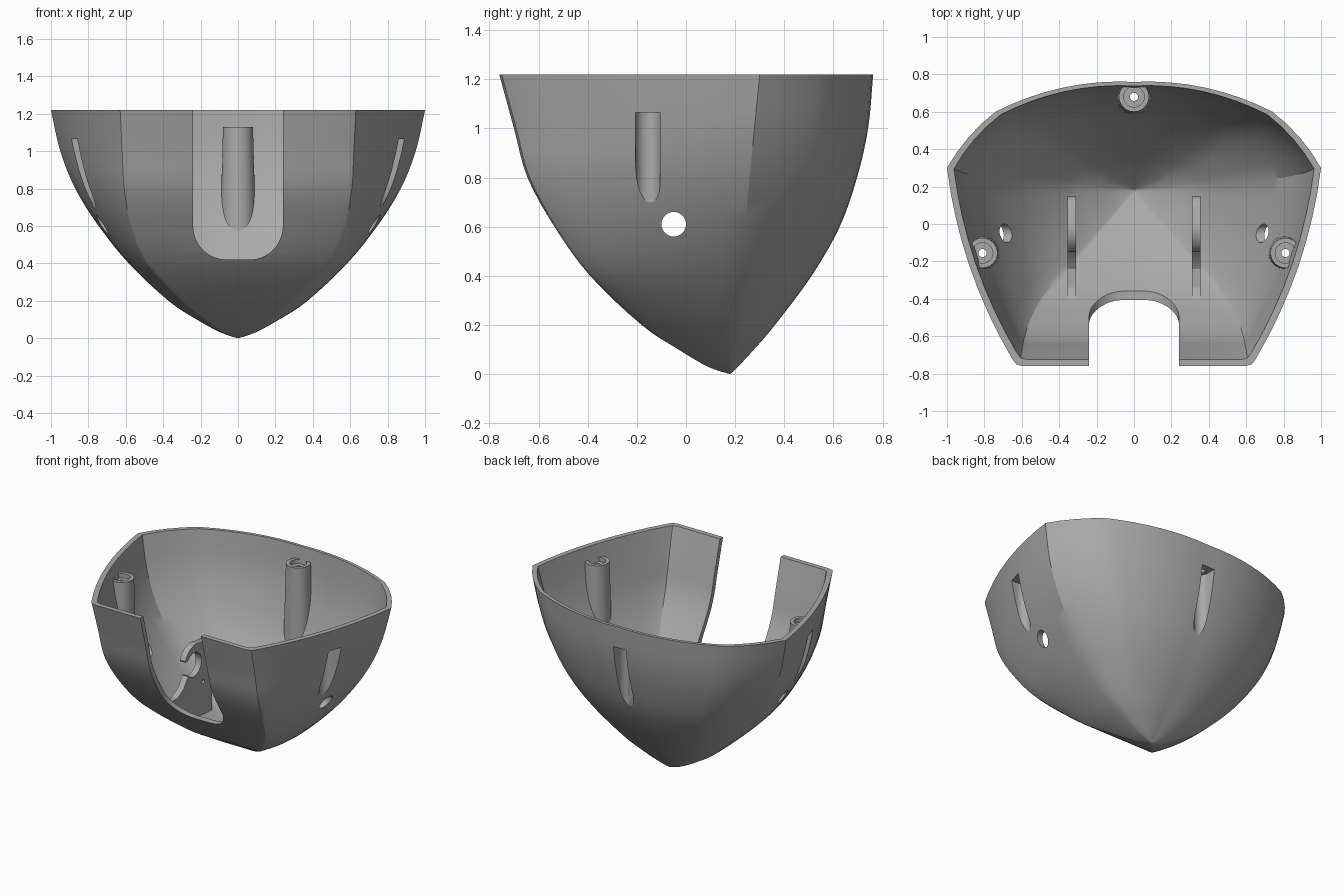
import bpy, bmesh, math
from mathutils import Matrix, Vector

if "Cube" in bpy.data.objects:
    bpy.data.objects.remove(bpy.data.objects["Cube"], do_unlink=True)

grey = bpy.data.materials.new("plain grey")
grey.use_nodes = True
grey.diffuse_color = (0.4, 0.4, 0.4, 1)
grey.node_tree.nodes["Principled BSDF"].inputs["Base Color"].default_value = (0.4, 0.4, 0.4, 1)

TOP = 1.22
APEX_Y = 0.18


def make(name, bm):
    bmesh.ops.recalc_face_normals(bm, faces=bm.faces)
    mesh = bpy.data.meshes.new(name)
    bm.to_mesh(mesh)
    bm.free()
    mesh.materials.append(grey)
    ob = bpy.data.objects.new(name, mesh)
    bpy.context.collection.objects.link(ob)
    return ob


def prism(name, pts, axis, a, b):
    """Extrude a 2D outline along an axis from a to b."""
    def place(u, v, w):
        return {"x": (w, u, v), "y": (u, w, v), "z": (u, v, w)}[axis]
    bm = bmesh.new()
    lo = [bm.verts.new(place(u, v, a)) for u, v in pts]
    hi = [bm.verts.new(place(u, v, b)) for u, v in pts]
    n = len(pts)
    bm.faces.new(lo)
    bm.faces.new(hi[::-1])
    for i in range(n):
        j = (i + 1) % n
        bm.faces.new((lo[i], hi[i], hi[j], lo[j]))
    return make(name, bm)


def arc(u, v, r, start, end, n):
    angles = [math.radians(start + (end - start) * i / n) for i in range(n + 1)]
    return [(u + r * math.cos(t), v + r * math.sin(t)) for t in angles]


def circle(u, v, r, n=32):
    return arc(u, v, r, 0, 360, n)[:-1]


def boolean(ob, tool, mode="DIFFERENCE"):
    mod = ob.modifiers.new("cut", "BOOLEAN")
    mod.operation, mod.solver, mod.object = mode, "EXACT", tool
    bpy.context.view_layer.objects.active = ob
    bpy.ops.object.modifier_apply(modifier=mod.name)


# Bowl key sections: height, front y, front corner x, side x, back y
SECTIONS = [Vector(s) for s in (
    (0, .18, 0, 0, .18), (.03, .09, .075, .09, .21), (.1, -.03, .18, .22, .275),
    (.2, -.18, .31, .37, .36), (.4, -.39, .5, .58, .51), (.6, -.535, .59, .745, .625),
    (.8, -.645, .63, .87, .695), (1.0, -.7, .643, .95, .74), (TOP, -.76, .655, 1.0, .76))]


def catmull(p, i, t):
    a, b, c, d = (p[max(0, min(len(p) - 1, i + k))] for k in (-1, 0, 1, 2))
    return .5 * (2 * b + (c - a) * t + (2 * a - 5 * b + 4 * c - d) * t * t
                 + (3 * b - a - 3 * c + d) * t ** 3)


def half_ring(s):
    """Plan outline of one side, from the front corner to the back centre."""
    z, yf, xf, xs, yb = s
    corner = Vector((xf, yf + .045 * xs))
    side = Vector((xs, APEX_Y + .12 * z / TOP))
    rear = Vector((.74 * xs, APEX_Y + (yb - APEX_Y) * .725))
    back = Vector((0, yb))
    pts = [Vector((xf - .06 * xs, yf)), Vector((xf - .025 * xs, yf + .01 * xs))]
    for a, b, bulge, n in ((corner, side, .055, 8), (side, rear, .02, 4), (rear, back, .05, 8)):
        out = Vector((b.y - a.y, a.x - b.x)).normalized()
        for i in range(n):
            t = i / n
            pts.append(a.lerp(b, t) + out * 4 * t * (1 - t) * bulge * xs)
    return pts + [back]


def bowl_solid(name, shrink=1.0, lift=0.0):
    bm = bmesh.new()
    rows = [catmull(SECTIONS, i, k / 4) for i in range(len(SECTIONS) - 1) for k in range(4)][1:]
    rows.append(SECTIONS[-1])
    rings = []
    for s in rows:
        half = half_ring(s)
        plan = half + [Vector((-p.x, p.y)) for p in half[-2::-1]]
        rings.append([bm.verts.new((p.x, p.y, s[0])) for p in plan])
    n = len(rings[0])
    tip = bm.verts.new((0, APEX_Y, 0))
    for i in range(n):
        j = (i + 1) % n
        bm.faces.new((tip, rings[0][i], rings[0][j]))
        for lo, hi in zip(rings, rings[1:]):
            bm.faces.new((lo[i], lo[j], hi[j], hi[i]))
    # the lid is raised on cutters so that the mouth opens cleanly
    lid = [bm.verts.new(v.co + Vector((0, 0, lift))) for v in rings[-1]] if lift else rings[-1]
    if lift:
        for i in range(n):
            j = (i + 1) % n
            bm.faces.new((rings[-1][i], rings[-1][j], lid[j], lid[i]))
    bm.faces.new(lid)
    pivot = Vector((0, APEX_Y, TOP))
    bmesh.ops.transform(bm, verts=bm.verts, matrix=Matrix.Translation(pivot)
                        @ Matrix.Scale(shrink, 4) @ Matrix.Translation(-pivot))
    return make(name, bm)


shell = bowl_solid("bowl_shell")
inner = bowl_solid("inner_cutter", .963, .2)
limit = bowl_solid("limit_helper", .985)
helpers = [inner, limit]
boolean(shell, inner)

# Front opening with rounded lower corners
slot = [(.24, 1.5)] + arc(.06, .6, .18, 0, -90, 12) + arc(-.06, .6, .18, -90, -180, 12) + [(-.24, 1.5)]
helpers.append(prism("opening_cutter", slot, "y", -1, 0))
boolean(shell, helpers[-1])

# Round side holes
helpers.append(prism("side_hole_cutter", circle(-.05, .61, .05), "x", -1.5, 1.5))
boolean(shell, helpers[-1])

parts = [shell]

# Screw posts, each with a channel opening through the outer wall
for name, x, y, turn in (("left_post", .81, -.155, 0), ("right_post", -.81, -.155, 180),
                         ("back_post", 0, .68, 90)):
    bm = bmesh.new()
    bmesh.ops.create_cone(bm, cap_ends=True, segments=40, radius1=.105, radius2=.08, depth=.93,
                          matrix=Matrix.Translation((x, y, .665)))
    post = make(name, bm)
    boolean(post, limit, "INTERSECT")
    channel = prism("channel_cutter", arc(0, 0, .05, 90, 270, 16) + [(.3, -.05), (.3, .05)], "z", .1, 1.065)
    channel.matrix_world = Matrix.Translation((x, y, 0)) @ Matrix.Rotation(math.radians(turn), 4, "Z")
    bore = prism("bore_cutter", circle(x, y, .022, 20), "z", 1, 1.3)
    recess = prism("recess_cutter", circle(x, y, .055), "z", 1.1, 1.3)
    bpy.context.view_layer.update()
    boolean(shell, channel)
    for tool in (channel, bore, recess):
        boolean(post, tool)
        helpers.append(tool)
    parts.append(post)

# Pair of hooked mounting plates with a round bite and screw holes
profile = [(-.44, .49), (-.34, .43), (-.24, .43), (-.17, .47), (-.12, .54), (-.15, .66)]
profile += arc(-.03, .61, .13, 150, 70, 10) + arc(.07, .65, .08, 70, 0, 6) + [(.15, .05), (-.44, .05)]
bite = prism("bite_cutter", circle(-.055, .6, .085), "x", -1, 1)
mouth = prism("mouth_cutter", [(-.3, .55), (-.05, .55), (-.05, .65), (-.3, .65)], "x", -1, 1)
drills = [prism("screw_cutter", circle(u, v, .014, 16), "x", -1, 1)
          for u, v in ((.06, .68), (.11, .6), (.11, .5), (.05, .44))]
helpers += [bite, mouth] + drills
for name, sx in (("left_plate", 1), ("right_plate", -1)):
    plate = prism(name, profile, "x", sx * .31, sx * .355)
    boolean(plate, limit, "INTERSECT")
    for tool in [bite, mouth] + drills:
        boolean(plate, tool)
    parts.append(plate)

for h in helpers:
    bpy.data.objects.remove(h, do_unlink=True)

# Smooth shading with crisp edges
bpy.ops.object.select_all(action="DESELECT")
for p in parts:
    p.select_set(True)
bpy.context.view_layer.objects.active = shell
bpy.ops.object.shade_smooth_by_angle(angle=math.radians(25))
